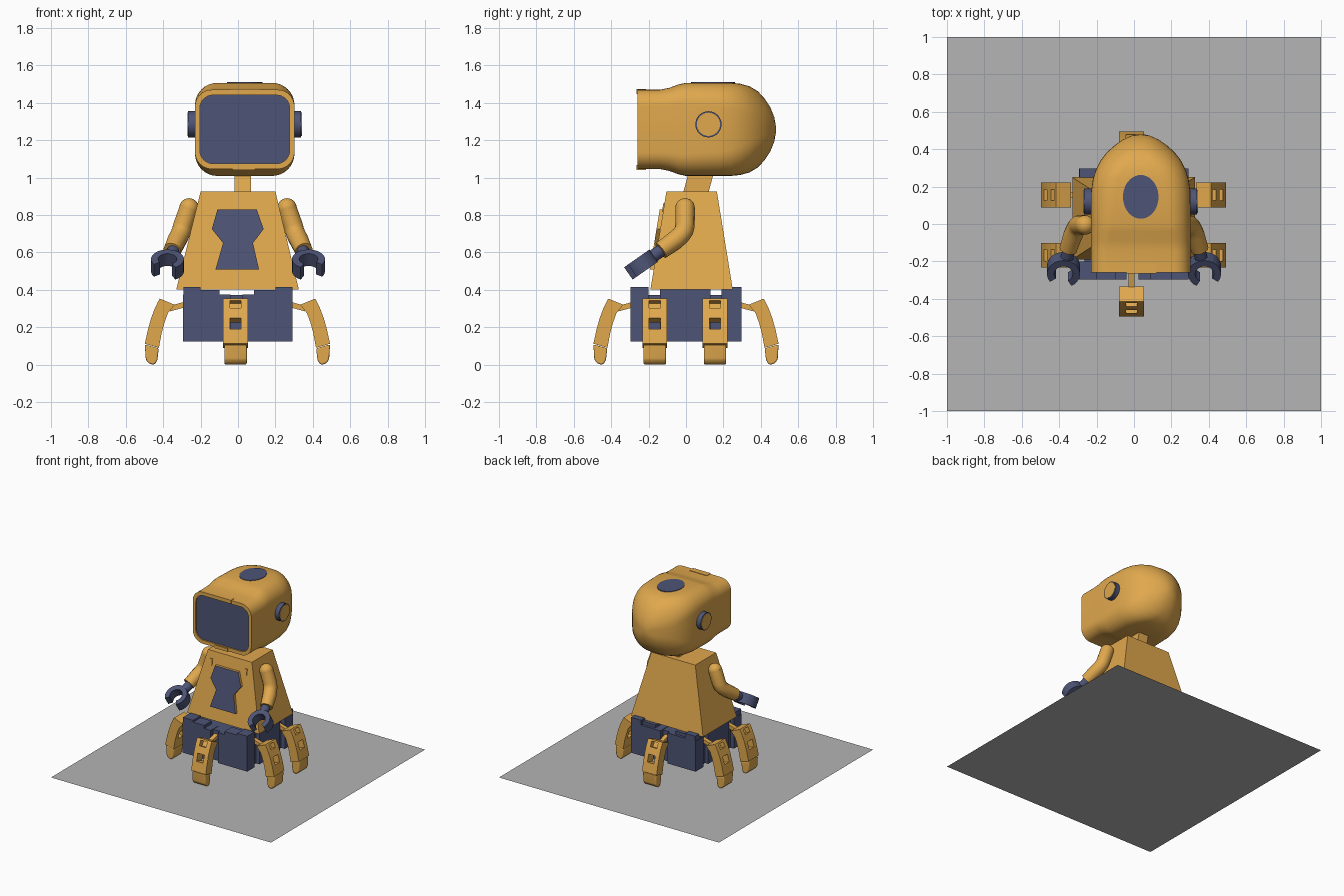
import bpy, bmesh, math
from mathutils import Vector

if "Cube" in bpy.data.objects:
    bpy.data.objects.remove(bpy.data.objects["Cube"])


def material(name, rgb):
    m = bpy.data.materials.new(name)
    m.diffuse_color = (*rgb, 1)
    m.use_nodes = True
    m.node_tree.nodes["Principled BSDF"].inputs["Base Color"].default_value = m.diffuse_color
    return m


ORANGE = material("warm_orange", (0.745, 0.392, 0.075))
BLUE = material("slate_blue", (0.076, 0.089, 0.18))
GREY = material("plate_grey", (0.46, 0.46, 0.46))


def finish(bm, name, *mats, smooth=False, bevel=0):
    bmesh.ops.recalc_face_normals(bm, faces=bm.faces)
    me = bpy.data.meshes.new(name)
    bm.to_mesh(me)
    bm.free()
    ob = bpy.data.objects.new(name, me)
    bpy.context.collection.objects.link(ob)
    for m in mats:
        me.materials.append(m)
    if bevel:
        b = ob.modifiers.new("bevel", 'BEVEL')
        b.width, b.segments = bevel, 3
    if smooth:
        bpy.ops.object.select_all(action='DESELECT')
        ob.select_set(True)
        bpy.context.view_layer.objects.active = ob
        bpy.ops.object.shade_smooth_by_angle(angle=math.radians(40))
    return ob


def bridge(bm, a, b):
    n = len(a)
    return [bm.faces.new((a[i], a[(i + 1) % n], b[(i + 1) % n], b[i])) for i in range(n)]


def prism(bm, poly, w0, w1, frame):
    """Extrude a (u, v) outline from w0 to w1; frame maps (u, v, w) to 3D."""
    lo = [bm.verts.new(frame(u, v, w0)) for u, v in poly]
    hi = [bm.verts.new(frame(u, v, w1)) for u, v in poly]
    bridge(bm, lo, hi)
    return bm.faces.new(lo), bm.faces.new(hi)


def xyz(u, v, w):
    return (u, v, w)


def block(bm, x0, x1, y0, y1, z0, z1):
    prism(bm, [(x0, y0), (x1, y0), (x1, y1), (x0, y1)], z0, z1, xyz)


def circle(r, n=32, ry=None):
    return [(r * math.cos(2 * math.pi * i / n), (ry or r) * math.sin(2 * math.pi * i / n)) for i in range(n)]


def frustum(name, low, high, z0, z1, mat):
    bm = bmesh.new()
    rings = [[bm.verts.new(p) for p in ((a, c, z), (b, c, z), (b, d, z), (a, d, z))]
             for (a, b, c, d), z in ((low, z0), (high, z1))]
    bridge(bm, *rings)
    bm.faces.new(rings[0])
    bm.faces.new(rings[1])
    return finish(bm, name, mat)


# ground plate that is part of the model
bm = bmesh.new()
bm.faces.new([bm.verts.new(p) for p in ((-1, -1, 0), (1, -1, 0), (1, 1, 0), (-1, 1, 0))])
finish(bm, "base_plate", GREY)

# torso and neck
frustum("torso", (-0.33, 0.325, -0.19, 0.25), (-0.2, 0.2, -0.105, 0.165), 0.402, 0.925, ORANGE)
frustum("neck", (-0.02, 0.07, -0.015, 0.12), (-0.02, 0.07, 0.015, 0.15), 0.92, 1.03, ORANGE)


# raised chest panel with blue front, following the sloped torso front
def chest(u, v, w):
    return (u, -0.105 - 0.1635 * (0.925 - v) - w, v)


bm = bmesh.new()
panel = [(-0.11, 0.83), (0.1, 0.83), (0.137, 0.725), (0.08, 0.65),
         (0.112, 0.51), (-0.12, 0.51), (-0.08, 0.65), (-0.14, 0.725)]
prism(bm, panel, -0.005, 0.02, chest)[1].material_index = 1
finish(bm, "chest_panel", ORANGE, BLUE)
bm = bmesh.new()
for cx in (-0.16, 0.155):
    prism(bm, [(cx - .011, .815), (cx + .011, .815), (cx + .011, .865), (cx - .011, .865)], -.004, .006, chest)
finish(bm, "chest_slots", ORANGE)

# head: rounded-rectangle loft with recessed screen
HX, HZ = 0.036, 1.258


def ring(bm, y, hw, hh, r):
    r = min(r, hw * 0.95, hh * 0.95)
    out = []
    for k, (sx, sz) in enumerate(((1, 1), (-1, 1), (-1, -1), (1, -1))):
        for i in range(9):
            a = math.pi / 2 * (k + i / 8)
            out.append(bm.verts.new((HX + sx * (hw - r) + r * math.cos(a), y,
                                     HZ + sz * (hh - r) + r * math.sin(a))))
    return out


sections = [(-0.248, .24, .183, .07), (-0.258, .24, .183, .07), (-0.258, .266, .212, .09),
            (-0.14, .266, .212, .09), (-0.09, .266, .222, .1), (-0.04, .266, .24, .11),
            (0.0, .266, .249, .12), (0.17, .266, .249, .13), (0.24, .256, .249, .14),
            (0.29, .24, .244, .15), (0.34, .215, .23, .16), (0.385, .18, .203, .16),
            (0.42, .14, .165, .14), (0.45, .098, .12, .1), (0.472, .05, .065, .06), (0.48, .015, .02, .02)]
bm = bmesh.new()
rings = [ring(bm, *s) for s in sections]
for a, b in zip(rings, rings[1:]):
    bridge(bm, a, b)
bm.faces.new(rings[0]).material_index = 1
bm.faces.new(rings[-1])
finish(bm, "head", ORANGE, BLUE, smooth=True)
bm = bmesh.new()
block(bm, -0.04, 0.12, -0.264, -0.215, 1.447, 1.474)
block(bm, -0.03, 0.09, -0.264, -0.215, 1.042, 1.068)
finish(bm, "screen_clips", ORANGE)

# head top disc and ears
bm = bmesh.new()
prism(bm, circle(0.095, 40, 0.117), 1.503, 1.511, lambda u, v, w: (HX + u, 0.145 + v, w))
finish(bm, "top_disc", BLUE)
for side, s in (("left", -1), ("right", 1)):
    def ear(u, v, w):
        return (HX + s * w, 0.12 + u, 1.285 + v)
    bm = bmesh.new()
    prism(bm, circle(0.07), 0.24, 0.302, ear)
    finish(bm, side + "_ear", BLUE, smooth=True)
    bm = bmesh.new()
    prism(bm, circle(0.062), 0.3, 0.305, ear)
    finish(bm, side + "_ear_cap", ORANGE)

# arms: bent tube, ball shoulder, wrist, C-shaped claw
for side, s in (("left", -1), ("right", 1)):
    path = [(.262, -.005, .838), (.295, -.005, .745), (.303, -.012, .715),
            (.313, -.03, .69), (.327, -.06, .664), (.352, -.135, .61)]
    cu = bpy.data.curves.new(side + "_arm", 'CURVE')
    cu.dimensions, cu.bevel_depth, cu.bevel_resolution, cu.use_fill_caps = '3D', 0.052, 5, True
    sp = cu.splines.new('POLY')
    sp.points.add(len(path) - 1)
    for p, q in zip(sp.points, path):
        p.co = (s * q[0], q[1], q[2], 1)
        p.radius = 0.92 if q is path[-1] else 1
    cu.materials.append(ORANGE)
    arm = bpy.data.objects.new(side + "_arm", cu)
    bpy.context.collection.objects.link(arm)
    bpy.ops.object.select_all(action='DESELECT')
    arm.select_set(True)
    bpy.context.view_layer.objects.active = arm
    bpy.ops.object.convert(target='MESH')
    bpy.ops.object.shade_smooth_by_angle(angle=math.radians(40))
    bm = bmesh.new()
    bmesh.ops.create_uvsphere(bm, u_segments=20, v_segments=12, radius=0.052)
    bmesh.ops.translate(bm, verts=bm.verts, vec=(s * .262, -.005, .838))
    finish(bm, side + "_shoulder", ORANGE, smooth=True)

    c = Vector((s * .377, -.245, .532))
    d = Vector((s * .07, -.25, -.175)).normalized()
    across = (Vector((1, 0, 0)) - d * d.x).normalized()
    axis = d.cross(across)
    bm = bmesh.new()
    prism(bm, circle(0.034, 20), -0.17, -0.06, lambda u, v, w: c + d * w + across * u + axis * v)
    finish(bm, side + "_wrist", BLUE, smooth=True)
    arc = [math.radians(42 + 276 * i / 24) for i in range(25)]
    outline = [(.088 * math.cos(a), .088 * math.sin(a)) for a in arc]
    outline += [(.05 * math.cos(a), .05 * math.sin(a)) for a in reversed(arc)]
    bm = bmesh.new()
    prism(bm, outline, -0.04, 0.04, lambda u, v, w: c + d * u + across * v + axis * w)
    finish(bm, side + "_claw", BLUE, smooth=True)

# pelvis: core with crenellated blocks, slotted where the legs join
bm = bmesh.new()
block(bm, -0.265, 0.26, -0.265, 0.265, 0.125, 0.372)
for s in (-1, 1):
    ya, yb = sorted((s * 0.2, s * 0.297))
    for x0, x1 in ((-0.295, -0.04), (0.025, 0.29)):
        block(bm, x0, x1, ya, yb, 0.125, 0.375)
        block(bm, x0 + .06, x1 - .06, ya, yb - .02 * (s > 0), 0.375, 0.4)
    xa, xb = sorted((s * 0.2, s * 0.292))
    block(bm, xa, xb, -0.14, 0.13, 0.125, 0.415)
    for y0, y1 in ((-0.297, -0.2), (0.19, 0.297)):
        block(bm, xa, xb, y0, y1, 0.125, 0.415)
finish(bm, "pelvis", BLUE)

# six legs: side rails, pierced centre strip, strut and rounded foot
OUT = [(.415, .353), (.422, .342), (.441, .303), (.461, .25), (.478, .19), (.495, .112)]
INN = [(.335, .32), (.342, .312), (.372, .275), (.39, .225), (.405, .17), (.42, .09)]
FOOT = [(.495, .108), (.49, .028), (.476, .008), (.455, .0), (.44, .004), (.428, .025), (.421, .087)]


def make_leg(name, frame):
    bm = bmesh.new()
    outline = OUT + INN[::-1]
    prism(bm, outline, -0.066, -0.03, frame)
    prism(bm, outline, 0.03, 0.066, frame)
    for i in (0, 1, 2, 4):
        o = [OUT[i], OUT[i + 1]]
        if i == 1:  # shallow recess instead of a full opening
            o = [tuple((p + q) / 2 for p, q in zip(OUT[k], INN[k])) for k in (1, 2)]
        prism(bm, [o[0], o[1], INN[i + 1], INN[i]], -0.03, 0.03, frame)
    prism(bm, [(.25, .345), (.36, .315), (.36, .285), (.25, .315)], -0.017, 0.017, frame)
    finish(bm, name, ORANGE)
    bm = bmesh.new()
    prism(bm, FOOT, -0.06, 0.06, frame)
    finish(bm, name + "_foot", ORANGE, smooth=True, bevel=0.012)


for side, s in (("left", -1), ("right", 1)):
    for pos, cy in (("front", -0.167), ("back", 0.155)):
        make_leg(f"{side}_{pos}_leg", lambda u, v, w: (s * u - .003, cy + w, v))
for pos, s in (("front", -1), ("back", 1)):
    make_leg(f"{pos}_leg", lambda u, v, w: (w - 0.013, s * u, v))
